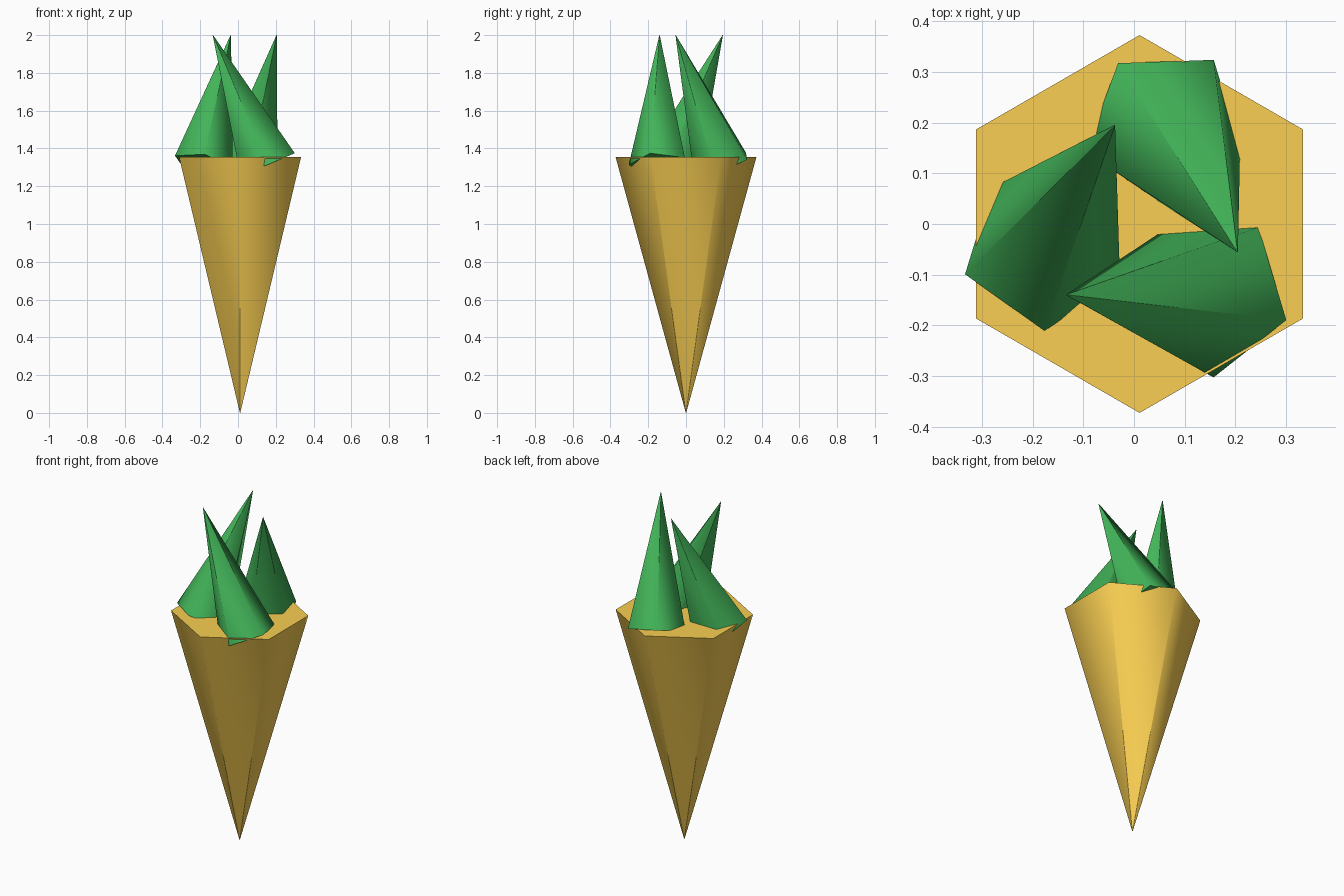
import bpy, bmesh, math
from mathutils import Vector, Matrix

if "Cube" in bpy.data.objects:
    bpy.data.objects.remove(bpy.data.objects["Cube"])

CX = 0.011    # root axis offset
TIP_R = 0.001  # tiny blunt tip keeps the side shading clean


def material(name, color):
    m = bpy.data.materials.new(name)
    m.diffuse_color = (*color, 1)
    m.use_nodes = True
    m.node_tree.nodes["Principled BSDF"].inputs["Base Color"].default_value = m.diffuse_color
    return m


def cone(name, sides, radius, base, tip, u, phase, mat):
    """Cone from base centre to tip; u is the direction the corner angles start from."""
    base, tip, u = Vector(base), Vector(tip), Vector(u)
    axis = (tip - base).normalized()
    u = (u - axis * u.dot(axis)).normalized()
    v = axis.cross(u)
    bm = bmesh.new()

    def ring(center, r):
        angles = [math.radians(phase) + 2 * math.pi * i / sides for i in range(sides)]
        return [bm.verts.new(center + r * (u * math.cos(a) + v * math.sin(a))) for a in angles]

    low, high = ring(base, radius), ring(tip, TIP_R)
    for i in range(sides):
        j = (i + 1) % sides
        bm.faces.new((low[i], low[j], high[j], high[i])).smooth = True
    # flat caps with crisp rims
    for cap in (low, high):
        face = bm.faces.new(cap)
        for e in face.edges:
            e.smooth = False
    bmesh.ops.recalc_face_normals(bm, faces=bm.faces)
    me = bpy.data.meshes.new(name)
    bm.to_mesh(me)
    bm.free()
    me.materials.append(mat)
    ob = bpy.data.objects.new(name, me)
    bpy.context.collection.objects.link(ob)
    return ob


gold = material("root_gold", (0.95, 0.62, 0.084))
green = material("leaf_green", (0.055, 0.46, 0.1))

# Root: six-sided cone pointing down
cone("root", 6, 0.373, (CX, 0, 1.355), (CX, 0, 0), (0, 1, 0), 0, gold)

# Leaves: three leaning five-sided cones around the axis
for i, phase in enumerate((-18, 6, 30)):
    turn = Matrix.Rotation(math.radians(120 * i), 3, 'Z')
    shift = Vector((CX, 0, 0))
    base = turn @ Vector((0.146, -0.139, 1.314)) + shift
    tip = turn @ Vector((-0.144, -0.14, 2.0)) + shift
    cone(f"leaf_{i + 1}", 5, 0.164, base, tip, turn @ Vector((1, 0, 0)), phase, green)
